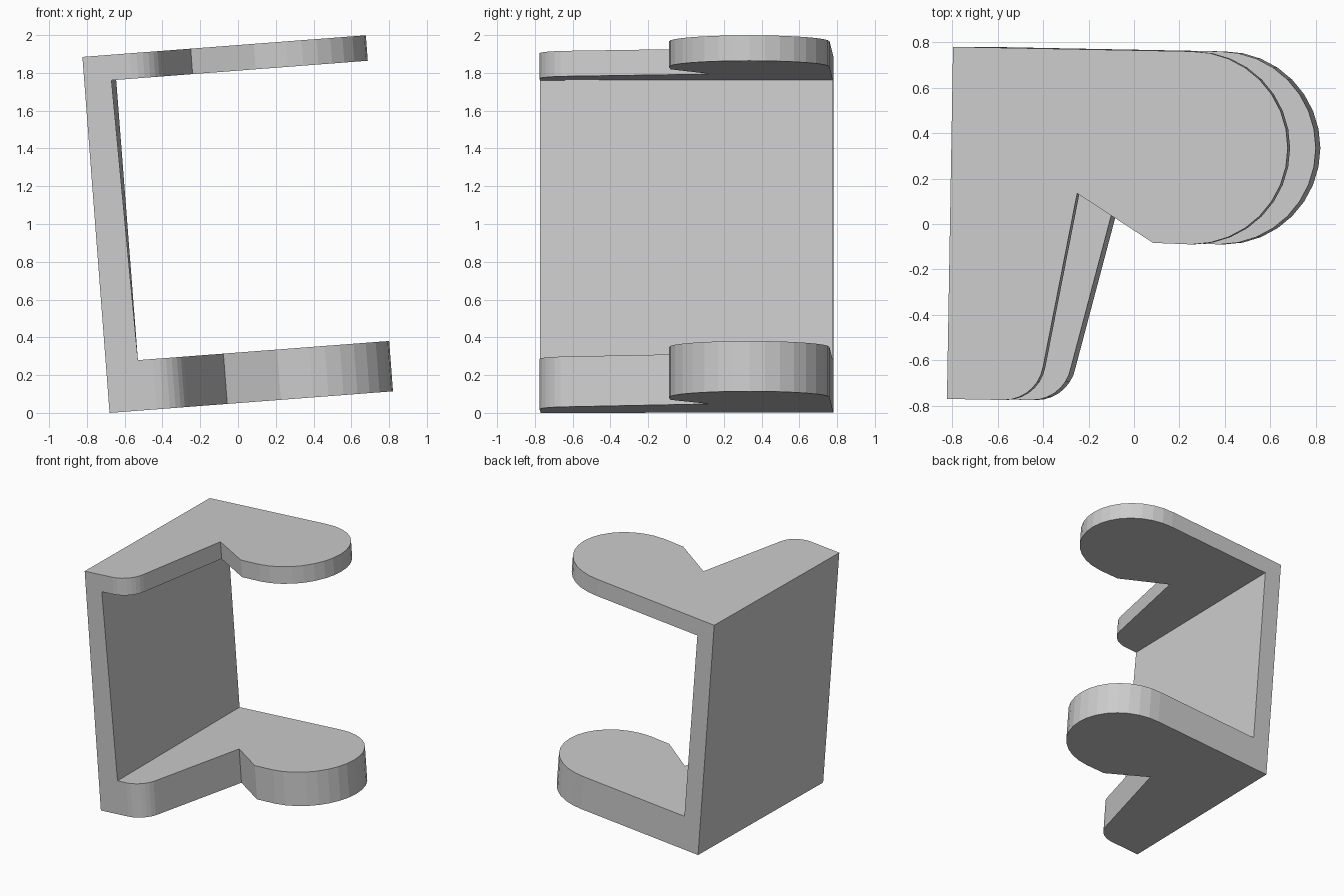
import bpy, bmesh
from math import radians, sin, cos
from mathutils import Matrix

if "Cube" in bpy.data.objects:
    bpy.data.objects.remove(bpy.data.objects["Cube"])


def arc(cx, cy, r, a0, a1, n):
    return [(cx + r * cos(radians(a0 + (a1 - a0) * i / n)),
             cy + r * sin(radians(a0 + (a1 - a0) * i / n))) for i in range(n + 1)]


# Plate outline: rear corner, wall, short finger, notch, round lobe, wall, rear corner
def outline(wall_near, wall_far, notch):
    return ([(0.0, -0.77), (wall_near, -0.773)]
            + arc(0.252, -0.60, 0.175, -90, -10, 7)
            + [notch, (0.91, -0.083)]
            + arc(1.08, 0.335, 0.425, -90, 90, 16)
            + [(wall_far, 0.777), (0.027, 0.78)])


bm = bmesh.new()


# Plate: closed except for the strip where the upright wall joins it
def plate(pts, z_outer, z_inner):
    outer = [bm.verts.new((x, y, z_outer)) for x, y in pts]
    inner = [bm.verts.new((x, y, z_inner)) for x, y in pts]
    bm.faces.new(outer)
    bm.faces.new(inner[1:-1])
    n = len(pts)
    for i in range(n):
        j = (i + 1) % n
        bm.faces.new((outer[i], outer[j], inner[j], inner[i]))
    return [inner[0], inner[1], inner[-2], inner[-1]]


low = plate(outline(0.171, 0.171, (0.625, 0.125)), 0.0, 0.267)
high = plate(outline(0.144, 0.169, (0.575, 0.135)), 1.89, 1.755)

# Upright wall between the plates
for i in range(4):
    j = (i + 1) % 4
    bm.faces.new((low[i], low[j], high[j], high[i]))

# Merge coplanar wall and plate sides, then lean the whole bracket back
bmesh.ops.recalc_face_normals(bm, faces=bm.faces)
bmesh.ops.dissolve_limit(bm, angle_limit=radians(0.5), verts=bm.verts, edges=bm.edges)
bm.transform(Matrix.Translation((-0.68, 0, 0)) @ Matrix.Rotation(radians(-4.36), 4, 'Y'))

mesh = bpy.data.meshes.new("clamp_bracket")
bm.to_mesh(mesh)
bm.free()
bpy.context.collection.objects.link(bpy.data.objects.new("clamp_bracket", mesh))
